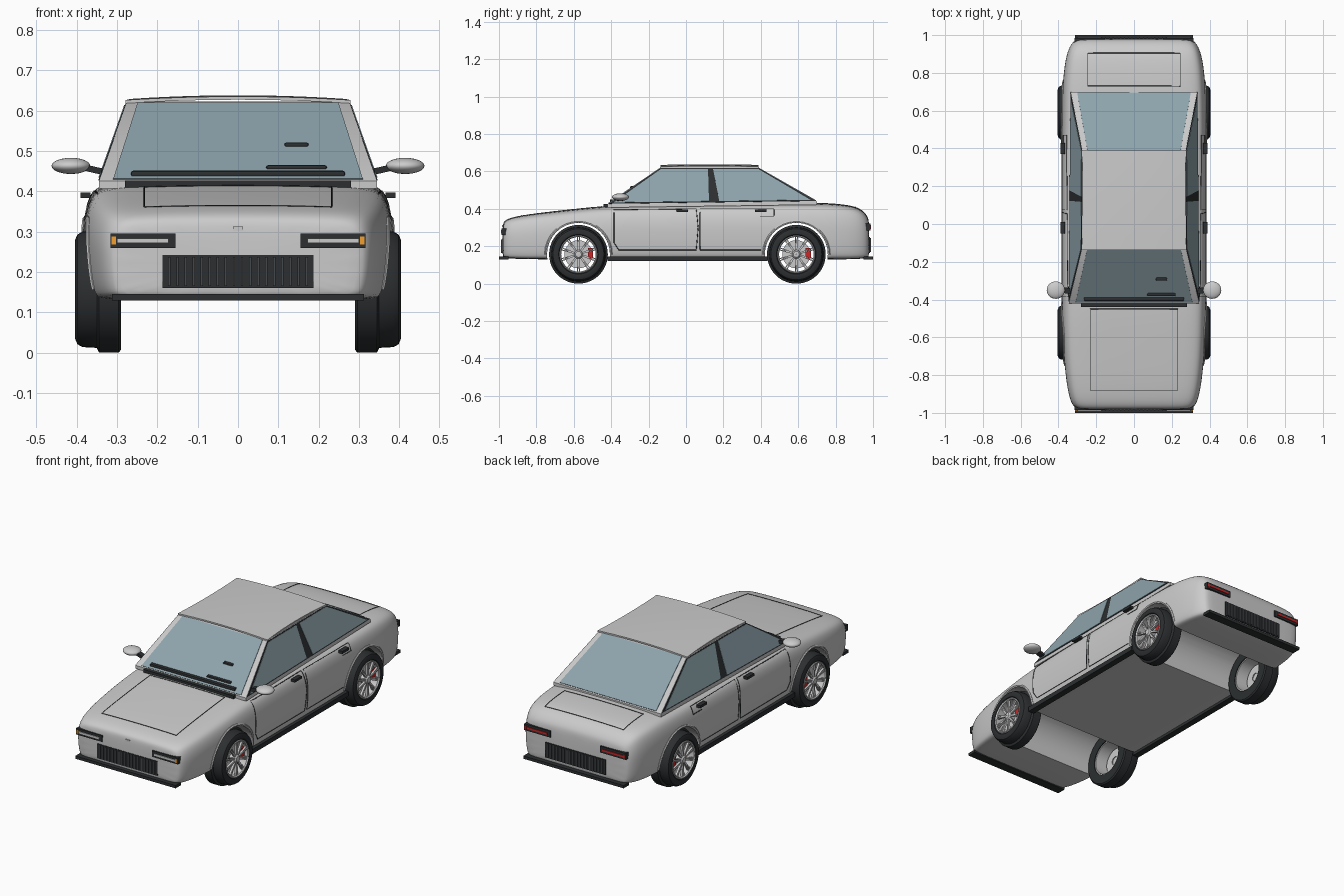
import bpy, bmesh, math
from mathutils import Vector, Matrix
from mathutils.bvhtree import BVHTree

if "Cube" in bpy.data.objects:
    bpy.data.objects.remove(bpy.data.objects["Cube"])


def mat(name, *c):
    m = bpy.data.materials.new(name)
    m.diffuse_color = (*c, 1)
    m.use_nodes = True
    m.node_tree.nodes["Principled BSDF"].inputs["Base Color"].default_value = m.diffuse_color
    return m


DARK = mat("dark_trim", .025, .028, .03)
SLAT = mat("slat_black", .06, .065, .07)
GLASS = mat("glass", .27, .37, .41)
RED = mat("red", .6, .02, .02)
LAMP = mat("lamp_white", .9, .9, .9)
AMBER = mat("amber", .9, .35, .03)


def finish(name, bm, m=None):
    bmesh.ops.recalc_face_normals(bm, faces=bm.faces)
    me = bpy.data.meshes.new(name)
    bm.to_mesh(me)
    bm.free()
    ob = bpy.data.objects.new(name, me)
    bpy.context.collection.objects.link(ob)
    if m:
        me.materials.append(m)
    return ob


def poly(name, verts, faces, m=None):
    bm = bmesh.new()
    vs = [bm.verts.new(v) for v in verts]
    for f in faces:
        bm.faces.new([vs[i] for i in f])
    return finish(name, bm, m)


def boxes(name, items, m=None):
    # each item: x0, x1, y0, y1, z0, z1
    bm = bmesh.new()
    for a, b, c, d, e, f in items:
        M = Matrix.Translation(((a + b) / 2, (c + d) / 2, (e + f) / 2)) @ Matrix.Diagonal((b - a, d - c, f - e, 1))
        bmesh.ops.create_cube(bm, size=1, matrix=M)
    return finish(name, bm, m)


def lathe(name, profile, centre, m=None, closed=True, steps=48):
    # profile (x, radius) turned round a sideways axle
    n = len(profile)
    verts = [(centre[0] + x, centre[1] + r * math.cos(2 * math.pi * i / steps), centre[2] + r * math.sin(2 * math.pi * i / steps))
             for i in range(steps) for x, r in profile]
    faces = [(i * n + j, i * n + (j + 1) % n, (i + 1) % steps * n + (j + 1) % n, (i + 1) % steps * n + j)
             for i in range(steps) for j in range(n if closed else n - 1)]
    return poly(name, verts, faces, m)


HEX = [(0, 1, 2, 3), (7, 6, 5, 4), (0, 4, 5, 1), (1, 5, 6, 2), (2, 6, 7, 3), (3, 7, 4, 0)]


def panel(name, quad, u0, u1, v0, v1, off, m=None):
    # thin plate lying on part of a quad, pushed away from the cabin centre
    a, b, c, d = map(Vector, quad)
    pt = lambda u, v: a.lerp(b, u).lerp(d.lerp(c, u), v)
    p = [pt(u0, v0), pt(u1, v0), pt(u1, v1), pt(u0, v1)]
    n = (p[2] - p[0]).cross(p[3] - p[1]).normalized()
    if n.dot(p[0] - Vector((0, .1, .4))) < 0:
        n = -n
    return poly(name, [q - n * .004 for q in p] + [q + n * off for q in p], HEX, m)


# Body shell: one cross-section scaled along the length
SECTION = [(0, 0), (.6, 0), (.92, .005), (.965, .05), (.99, .25), (1, .5), (.995, .68), (.96, .87), (.88, .965), (.6, .99), (0, 1)]
STATIONS = [(-.982, .29, .145, .315), (-.972, .318, .138, .338), (-.93, .342, .133, .358), (-.8, .365, .13, .378),
            (-.6, .378, .13, .4), (-.4, .383, .13, .422), (0, .383, .13, .427), (.5, .383, .13, .433), (.72, .38, .13, .435),
            (.85, .368, .13, .425), (.93, .348, .132, .408), (.97, .32, .138, .365), (.98, .29, .145, .335)]
ring = SECTION + [(-u, v) for u, v in SECTION[-2:0:-1]]
N = len(ring)
verts = [(u * w, y, b + v * (t - b)) for y, w, b, t in STATIONS for u, v in ring]
faces = [(i * N + j, i * N + (j + 1) % N, (i + 1) * N + (j + 1) % N, (i + 1) * N + j)
         for i in range(len(STATIONS) - 1) for j in range(N)]
faces += [tuple(range(N)), tuple(range(len(verts) - N, len(verts)))]
body = poly("body_shell", verts, faces)
body.modifiers.new("smooth", 'SUBSURF').levels = 2

# Wheel wells cut right through
AXLES, WZ = (-.575, .59), .157
bpy.context.view_layer.objects.active = body
bpy.ops.object.modifier_apply(modifier="smooth")
for y in AXLES:
    bpy.ops.mesh.primitive_cylinder_add(vertices=64, radius=.168, depth=1, location=(0, y, WZ), rotation=(0, math.pi / 2, 0))
    cutter = bpy.context.object
    cutter.hide_render = True
    mod = body.modifiers.new("well", 'BOOLEAN')
    mod.operation, mod.object, mod.solver = 'DIFFERENCE', cutter, 'EXACT'
    bpy.context.view_layer.objects.active = body
    bpy.ops.object.modifier_apply(modifier="well")
    bpy.data.objects.remove(cutter)
bm = bmesh.new()
bm.from_mesh(body.data)
tree = BVHTree.FromBMesh(bm)
bm.free()


def seam(name, pts, direction, m=DARK, r=.002):
    # thin bead projected on to the body
    d, out = Vector(direction), []
    for a, b in zip(pts, pts[1:]):
        for k in range(10):
            hit = tree.ray_cast(Vector(a).lerp(Vector(b), k / 9) - d * 2, d)[0]
            if hit:
                out.append(hit)
    cu = bpy.data.curves.new(name, 'CURVE')
    cu.dimensions, cu.bevel_depth, cu.bevel_resolution = '3D', r, 1
    sp = cu.splines.new('POLY')
    sp.points.add(len(out) - 1)
    for p, h in zip(sp.points, out):
        p.co = (*h, 1)
    cu.materials.append(m) if m else None
    bpy.context.collection.objects.link(bpy.data.objects.new(name, cu))


# Hood and trunk outlines
for name, x, y0, y1 in (("hood_seam", .232, -.88, -.45), ("trunk_seam", .245, .73, .905)):
    seam(name, [(-x, y0, 0), (x, y0, 0), (x, y1, 0), (-x, y1, 0), (-x, y0, 0)], (0, 0, -1))

# Cabin core, glass and roof
YF, YR, ZF, ZR, ZT = (-.42, -.13), (.70, .38), .425, .44, .622
fl, fr = (-.345, YF[0], ZF), (.345, YF[0], ZF)
rl, rr = (-.335, YR[0], ZR), (.335, YR[0], ZR)
tfl, tfr, trl, trr = (-.275, YF[1], ZT), (.275, YF[1], ZT), (-.272, YR[1], ZT), (.272, YR[1], ZT)
low = lambda p: (p[0], p[1], p[2] - .018)
poly("cabin_frame", [fl, fr, rr, rl, tfl, tfr, trr, trl] + [low(p) for p in (fl, fr, rr, rl)],
     [(4, 5, 6, 7), (0, 1, 5, 4), (1, 2, 6, 5), (2, 3, 7, 6), (3, 0, 4, 7),
      (8, 9, 1, 0), (9, 10, 2, 1), (10, 11, 3, 2), (11, 8, 0, 3), (8, 11, 10, 9)])
panel("windshield", (fl, fr, tfr, tfl), .05, .95, .02, .98, .003, GLASS)
panel("rear_window", (rl, rr, trr, trl), .05, .95, .02, .98, .003, GLASS)
for side, q in (("left", (fl, rl, trl, tfl)), ("right", (fr, rr, trr, tfr))):
    panel(side + "_window_trim", q, .005, .995, .01, .975, .002, DARK)
    panel(side + "_front_window", q, .02, .485, .04, .95, .004, GLASS)
    panel(side + "_rear_window", q, .535, .98, .04, .95, .004, GLASS)
nx, ny = 12, 8
verts, faces = [], []
for j in range(ny + 1):
    for i in range(nx + 1):
        s, t = 2 * i / nx - 1, j / ny
        bow = 1 - (2 * t - 1) ** 2
        verts.append((s * (.279 - .012 * bow), -.137 + .525 * t, .626 + .009 * (1 - s * s) + .003 * bow))
for j in range(ny):
    for i in range(nx):
        k = j * (nx + 1) + i
        faces.append((k, k + 1, k + nx + 2, k + nx + 1))
roof = poly("roof_panel", verts, faces)
sol = roof.modifiers.new("thick", 'SOLIDIFY')
sol.thickness, sol.offset = .008, -1

# Cowl, wipers and inner mirror showing at the windshield
boxes("cowl", [(-.28, .28, -.44, -.415, .41, .427)], DARK)
for name, x0, x1, z, h in (("wiper_long", -.265, .265, .442, .018), ("wiper_short", .07, .22, .459, .012), ("inner_mirror", .115, .175, .515, .012)):
    y = -.42 + .29 * (z - .425) / .197
    ob = boxes(name, [(x0, x1, y - .012, y + .01, z - h / 2, z + h / 2)], DARK)
    bv = ob.modifiers.new("round", 'BEVEL')
    bv.width, bv.segments = .005, 2

# Nose and tail: bumpers, grilles, lamps
for end, s, z0, z1 in (("front", -1, .16, .242), ("rear", 1, .165, .25)):
    yb = lambda a, b: (min(s * a, s * b), max(s * a, s * b))
    boxes(end + "_bumper", [(-.312, .312, *yb(.95, 1.0), .13, .146)], DARK)
    boxes(end + "_grille", [(-.187, .187, *yb(.95, .984), z0, z1)], DARK)
    boxes(end + "_grille_slats", [(x / 100 - .003, x / 100 + .003, *yb(.97, .988), z0 + .005, z1 - .005) for x in range(-17, 18, 2)], SLAT)
    for side, k in (("left", -1), ("right", 1)):
        xb = lambda a, b: (min(k * a, k * b), max(k * a, k * b))
        za = .26 if s < 0 else .285
        boxes(f"{end}_{side}_lamp_housing", [(*xb(.155, .316), *yb(.93, .986), za, za + .036)], DARK)
        boxes(f"{end}_{side}_lamp", [(*xb(.172, .3), *yb(.96, .99), za + .012, za + .023)], LAMP if s < 0 else RED)
        boxes(f"{end}_{side}_marker", [(*xb(.302, .313), *yb(.94, .989), za + .008, za + .028)], AMBER if s < 0 else RED)
boxes("nose_sensor", [(-.012, .012, -.983, -.96, .302, .313)], LAMP)

for side, k in (("left", -1), ("right", 1)):
    inward = (-k, 0, 0)
    # Doors, handles and sills
    seam(side + "_front_door_seam", [(0, -.385, .22), (0, -.385, .395), (0, .055, .4), (0, .065, .3), (0, .055, .18), (0, -.36, .18), (0, -.385, .22)], inward)
    seam(side + "_rear_door_seam", [(0, .395, .36), (0, .47, .36), (0, .47, .4), (0, .075, .4), (0, .075, .18), (0, .4, .18)], inward)
    for n, y in (("front", -.02), ("rear", .4)):
        boxes(f"{side}_{n}_door_handle", [(k * .378 - .012, k * .378 + .012, y - .03, y + .03, .383, .397)], DARK)
    boxes(side + "_sill", [(k * .365 - .018, k * .365 + .018, -.42, .435, .12, .146)], DARK)

    # Side mirrors
    bpy.ops.mesh.primitive_uv_sphere_add(segments=32, ring_count=16, location=(k * .414, -.35, .463))
    ob = bpy.context.object
    ob.name, ob.scale = side + "_mirror", (.048, .046, .02)
    poly(side + "_mirror_arm", [(k * x, y, z + dz) for dz in (-.008, .008) for x, y, z in
         ((.325, -.37, .446), (.385, -.365, .46), (.385, -.335, .46), (.325, -.34, .446))], HEX, DARK)

    for end, y in (("front", AXLES[0]), ("rear", AXLES[1])):
        n = f"{end}_{side}_"
        # Arch lip
        seam(n + "arch_lip", [(0, y + .175 * math.cos(a), WZ + .175 * math.sin(a)) for a in [math.pi * i / 16 for i in range(17)]], inward, None, .007)
        # Tyre, rim barrel, hub and brake
        c = (0, y, WZ)
        lathe(n + "tyre", [(k * x, r) for x, r in ((.29, .1), (.29, .15), (.296, .157), (.344, .157), (.35, .145), (.385, .143),
                                                   (.398, .136), (.404, .122), (.402, .106), (.395, .1))], c, DARK)
        lathe(n + "rim", [(k * x, r) for x, r in ((.295, .1), (.4, .101), (.403, .097), (.398, .092), (.295, .093))], c)
        lathe(n + "brake_disc", [(k * x, r) for x, r in ((.355, .001), (.355, .075), (.365, .075), (.365, .001))], c, closed=False)
        lathe(n + "hub", [(k * x, r) for x, r in ((.35, .024), (.395, .024), (.403, .016), (.404, .001))], c, closed=False, steps=24)
        boxes(n + "caliper", [(k * .375 - .012, k * .375 + .012, y + .05, y + .078, WZ - .022, WZ + .035)], RED)
        # Paired thin spokes
        bm = bmesh.new()
        for i in range(10):
            for tilt in (-.06, .06):
                M = (Matrix.Translation((k * .391, y, WZ)) @ Matrix.Rotation(2 * math.pi * i / 10 + tilt, 4, 'X')
                     @ Matrix.Translation((0, 0, .056)) @ Matrix.Diagonal((.012, .006, .08, 1)))
                bmesh.ops.create_cube(bm, size=1, matrix=M)
        finish(n + "spokes", bm)

# Turn curves into meshes and smooth the shading
bpy.ops.object.select_all(action='SELECT')
bpy.context.view_layer.objects.active = body
bpy.ops.object.convert(target='MESH')
bpy.ops.object.select_all(action='SELECT')
bpy.ops.object.shade_smooth_by_angle(angle=math.radians(35))
